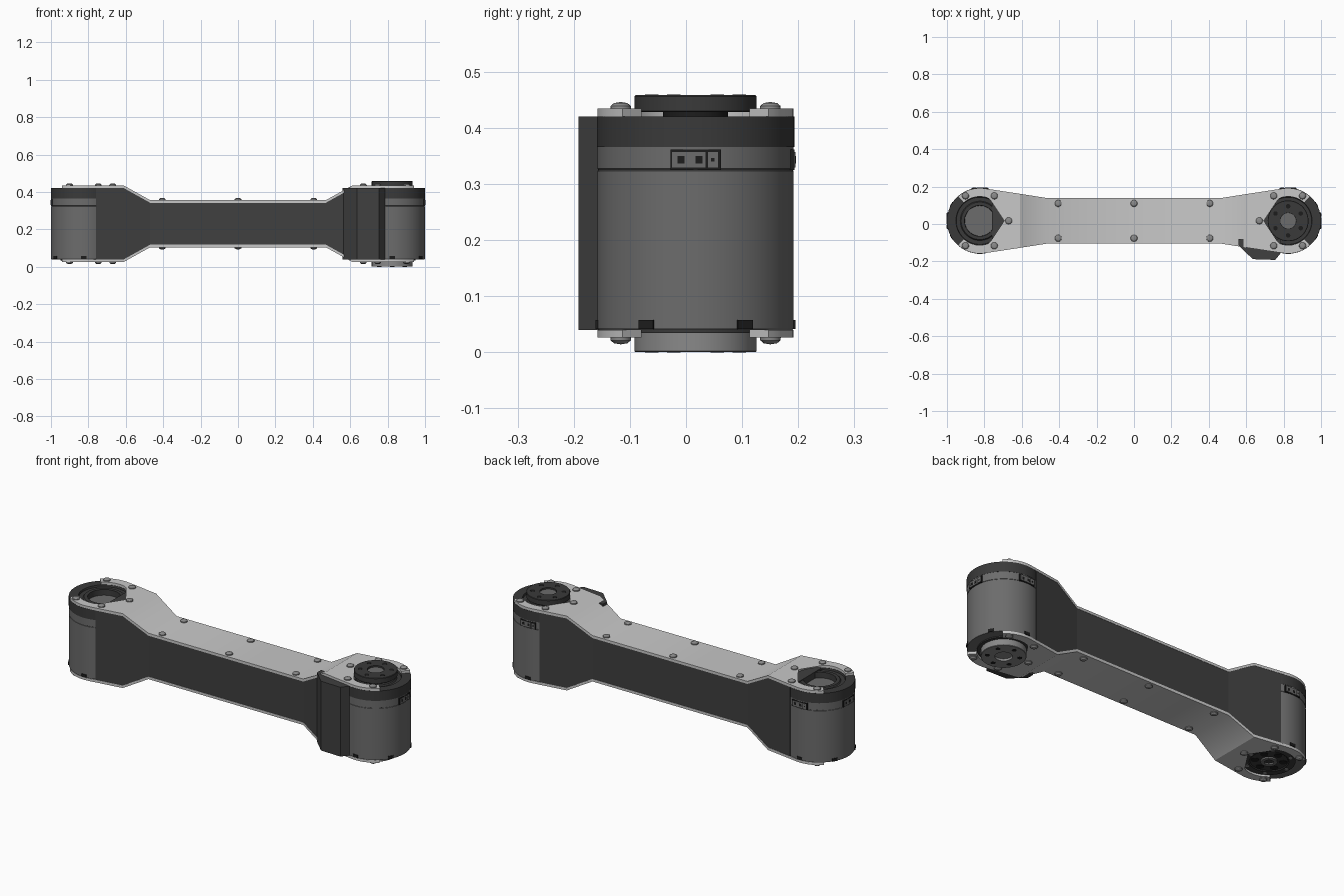
import bpy, bmesh, math
from mathutils import Matrix, Vector

if "Cube" in bpy.data.objects:
    bpy.data.objects.remove(bpy.data.objects["Cube"])

CY, CZ, CX, R = 0.017, 0.23, 0.824, 0.175   # centre lines, motor centre, motor radius


def mat(name, v):
    m = bpy.data.materials.new(name)
    m.diffuse_color = (v, v, v, 1)
    m.use_nodes = True
    m.node_tree.nodes["Principled BSDF"].inputs["Base Color"].default_value = m.diffuse_color
    return m


SILVER = mat("plate_silver", 0.58)
GREY = mat("motor_grey", 0.15)
LIGHT = mat("flange_grey", 0.25)
DARK = mat("arm_charcoal", 0.05)
CAP = mat("cap_charcoal", 0.042)
BLACK = mat("black", 0.012)
SCREW = mat("screw_grey", 0.26)


def finish(bm, name, material, smooth=True):
    bmesh.ops.recalc_face_normals(bm, faces=bm.faces)
    me = bpy.data.meshes.new(name)
    bm.to_mesh(me)
    bm.free()
    ob = bpy.data.objects.new(name, me)
    bpy.context.collection.objects.link(ob)
    me.materials.append(material)
    if smooth:
        bpy.ops.object.select_all(action='DESELECT')
        ob.select_set(True)
        bpy.context.view_layer.objects.active = ob
        bpy.ops.object.shade_smooth_by_angle(angle=math.radians(30))
    return ob


def lathe(name, profile, x, y, material, n=64):
    """Revolve (radius, z) points about a vertical axis."""
    bm = bmesh.new()
    vs = [bm.verts.new((x + r, y, z)) for r, z in profile]
    es = [bm.edges.new(p) for p in zip(vs, vs[1:])]
    bmesh.ops.spin(bm, geom=vs + es, cent=(x, y, 0), axis=(0, 0, 1),
                   angle=math.tau, steps=n, use_merge=True)
    bmesh.ops.remove_doubles(bm, verts=bm.verts, dist=1e-5)
    return finish(bm, name, material)


def disc(name, x, y, z0, z1, r, material, n=32):
    return lathe(name, [(0, z0), (r, z0), (r, z1), (0, z1)], x, y, material, n)


def prism(name, outline, z0, z1, material):
    bm = bmesh.new()
    f = bm.faces.new([bm.verts.new((x, y, z0)) for x, y in outline])
    g = bmesh.ops.extrude_face_region(bm, geom=[f])['geom']
    bmesh.ops.translate(bm, vec=(0, 0, z1 - z0),
                        verts=[v for v in g if isinstance(v, bmesh.types.BMVert)])
    return finish(bm, name, material, False)


def radial_box(name, x, ang, r, z, size, material, side=0):
    """Box on a motor wall, facing outwards; size = depth, width, height."""
    bm = bmesh.new()
    m = (Matrix.Translation((x, CY, z)) @ Matrix.Rotation(math.radians(ang), 4, 'Z')
         @ Matrix.Translation((r, side, 0)) @ Matrix.Diagonal((*size, 1)))
    bmesh.ops.create_cube(bm, size=1, matrix=m)
    return finish(bm, name, material, False)


def polar(s, r, deg):
    """Point round a motor; angle measured from the inward direction."""
    a = math.radians(deg)
    return s * (CX - r * math.cos(a)), CY + r * math.sin(a)


# Dark arm body between the plates
stations = [(0.76, 0.166, 0.19), (0.61, 0.143, 0.19), (0.47, 0.121, 0.112)]
stations = [(-x, w, h) for x, w, h in stations] + stations[::-1]
bm = bmesh.new()
rings = [[bm.verts.new((x, CY + a * w, CZ + b * h))
          for a, b in ((-1, -1), (1, -1), (1, 1), (-1, 1))] for x, w, h in stations]
for p, q in zip(rings, rings[1:]):
    for i in range(4):
        j = (i + 1) % 4
        bm.faces.new((p[i], p[j], q[j], q[i]))
bm.faces.new(rings[0])
bm.faces.new(rings[-1])
finish(bm, "arm_body", DARK, False)

# Cable cover bulging from the front of the right end
prism("cable_cover", [(0.56, -0.115), (0.635, -0.188), (0.755, -0.192), (0.785, -0.155),
                      (0.785, -0.08), (0.56, -0.08)], 0.04, 0.42, DARK)

# Bent plates with forked ends, above and below
T = 0.014
for k, pname in ((1, "top_plate"), (-1, "bottom_plate")):
    bm = bmesh.new()
    lo, hi = CZ + k * 0.112, CZ + k * 0.19
    V = lambda x, y, z: bm.verts.new((x, y, z))
    inner = {s: [V(s * 0.47, CY + a * 0.1225, lo) for a in (1, -1)] for s in (1, -1)}
    bm.faces.new(inner[-1] + inner[1][::-1])
    for s in (1, -1):
        bend = [V(s * 0.61, CY + a * 0.1445, hi) for a in (1, -1)]
        bm.faces.new(inner[s] + bend[::-1])
        for a in (1, -1):            # each half of the fork as a strip of quads
            mid = V(s * 0.61, CY, hi) if a == 1 else mid
            outs = [bend[0 if a == 1 else 1]]
            ins = [mid]
            for i in range(13):
                t = i / 12
                d_in, d_out = 132 * t, 81 + 51 * t
                outs.append(V(*polar(s, R, a * d_out), hi))
                ins.append(V(*polar(s, 0.13, a * d_in), hi))
            for i in range(13):
                bm.faces.new((outs[i], outs[i + 1], ins[i + 1], ins[i]))
    bmesh.ops.remove_doubles(bm, verts=bm.verts, dist=1e-5)
    bmesh.ops.recalc_face_normals(bm, faces=bm.faces)
    g = bmesh.ops.extrude_face_region(bm, geom=bm.faces[:], use_keep_orig=True)['geom']
    bmesh.ops.translate(bm, vec=(0, 0, k * T),
                        verts=[v for v in g if isinstance(v, bmesh.types.BMVert)])
    finish(bm, pname, SILVER)

    # Domed screws on the plates
    spots = [(x, CY + a * 0.093, lo) for x in (-0.405, 0, 0.405) for a in (1, -1)]
    spots += [(*polar(s, 0.154, d), hi) for s in (1, -1) for d in (-120, -60, 0, 60, 120)]
    for x, y, z in spots:
        z += k * T
        lathe("screw", [(0.019, z - k * 0.004), (0.018, z + k * 0.005), (0.012, z + k * 0.01),
                        (0, z + k * 0.012)], x, y, SCREW, 16)

# Motors at both ends
for s, side in ((-1, "left"), (1, "right")):
    x = s * CX
    lathe(side + "_motor", [(0, 0.04), (0.173, 0.04), (R, 0.043), (R, 0.323), (0.1735, 0.324),
                            (0.1735, 0.326), (R, 0.327), (R, 0.366), (0, 0.366)], x, CY, GREY)
    lathe(side + "_motor_cap", [(0.08, 0.366), (R + 0.001, 0.366), (R + 0.001, 0.42),
                                (0.128, 0.42), (0.126, 0.41), (0.105, 0.41), (0.1, 0.416),
                                (0.082, 0.416), (0.08, 0.366)], x, CY, CAP)
    lathe(side + "_bottom_ring", [(0, 0.043), (0.126, 0.043), (0.126, 0.034), (0.095, 0.034),
                                  (0.09, 0.038), (0, 0.038)], x, CY, CAP)
    for i in range(6):
        radial_box("foot_notch", x, 30 + 60 * i, R - 0.003, 0.049, (0.012, 0.03, 0.016), BLACK)
    # Cable sockets outwards and to the back
    for ang in (0 if s > 0 else 180, 90):
        radial_box("socket_frame", x, ang, R - 0.006, 0.343, (0.014, 0.09, 0.036), BLACK)
        radial_box("socket_wide", x, ang, R - 0.005, 0.343, (0.016, 0.06, 0.028), GREY, -0.012)
        radial_box("socket_small", x, ang, R - 0.005, 0.343, (0.016, 0.018, 0.028), GREY, 0.031)
        for off, w in ((-0.026, 0.013), (0.006, 0.013), (0.031, 0.006)):
            radial_box("socket_pin", x, ang, R - 0.004, 0.343, (0.016, w, w), BLACK, off)

# Left end: recessed hollow on top, spoked hub underneath
disc("left_recess_floor", -CX, CY, 0.36, 0.385, 0.081, GREY, 48)
lathe("left_hub", [(0.022, 0.04), (0.022, 0.03), (0.04, 0.03), (0.04, 0.04)], -CX, CY, GREY, 32)
for i in range(6):
    px, py = polar(-1, 0.068, 60 * i + 30)
    disc("left_hub_hole", px, py, 0.036, 0.04, 0.019, BLACK, 20)
    px, py = polar(-1, 0.11, 60 * i)
    disc("left_hub_screw", px, py, 0.031, 0.036, 0.01, SCREW, 12)

# Right end: output flange on top and idler flange underneath
disc("flange_neck", CX, CY, 0.38, 0.43, 0.058, BLACK, 48)
disc("right_recess_floor", CX, CY, 0.36, 0.405, 0.081, CAP, 48)
lathe("output_flange", [(0, 0.428), (0.107, 0.428), (0.109, 0.43), (0.109, 0.456),
                        (0.107, 0.458), (0.042, 0.458), (0.042, 0.447), (0, 0.447)],
      CX, CY, CAP)
disc("output_flange_core", CX, CY, 0.44, 0.45, 0.041, GREY, 32)
lathe("idler_flange", [(0.042, 0.012), (0.042, 0.0), (0.107, 0.0), (0.109, 0.002),
                       (0.109, 0.034), (0, 0.034)], CX, CY, LIGHT)
disc("idler_flange_core", CX, CY, 0.012, 0.02, 0.043, LIGHT, 32)
for i in range(6):
    px, py = polar(1, 0.078, 60 * i + 30)
    disc("flange_hole", px, py, 0.455, 0.459, 0.012, BLACK, 16)
    disc("idler_hole", px, py, 0.0, 0.002, 0.012, BLACK, 16).location.z = -0.0005
